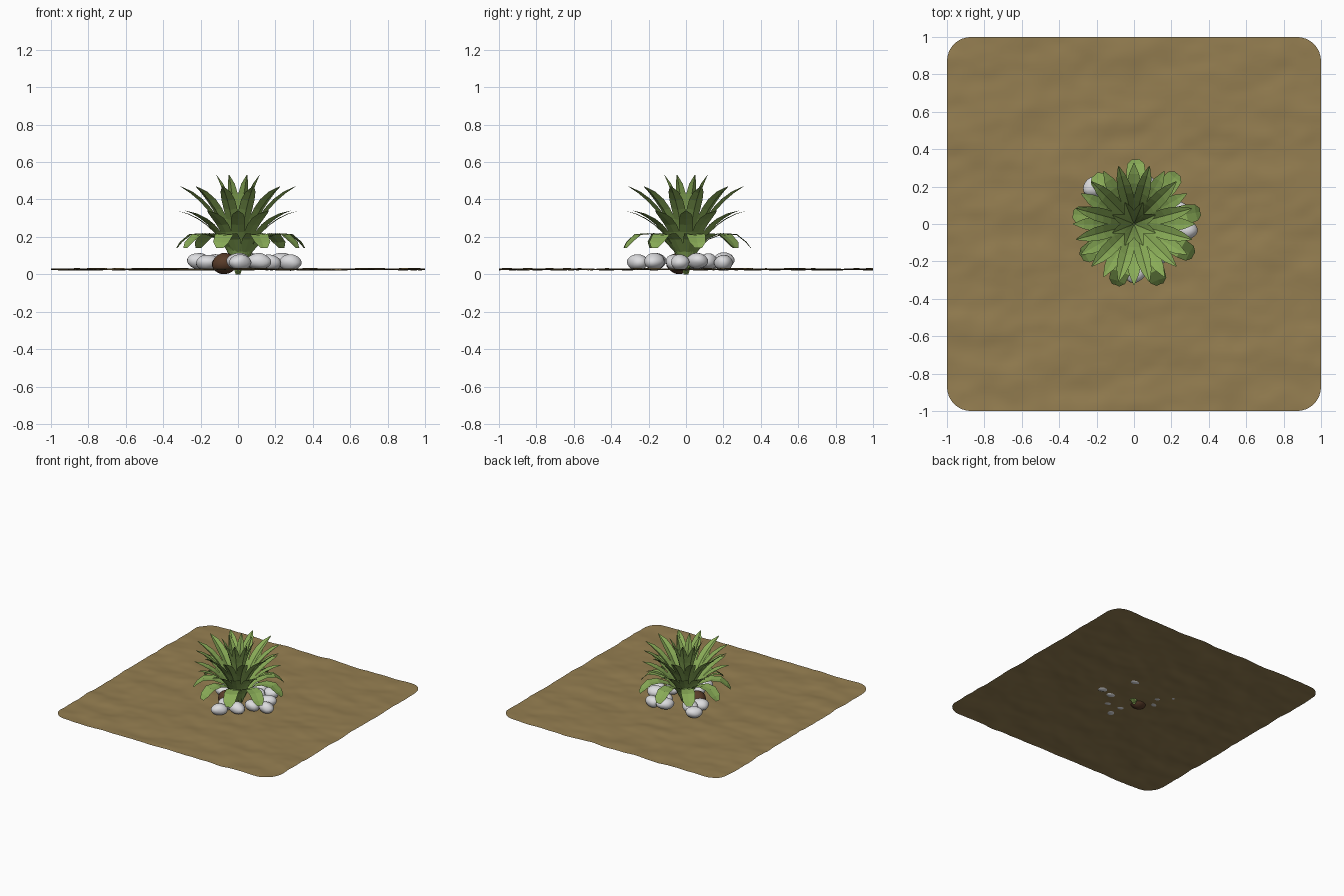
import bpy, bmesh, math, random
from mathutils import Vector, Matrix, noise

if "Cube" in bpy.data.objects:
    bpy.data.objects.remove(bpy.data.objects["Cube"])

random.seed(4)


def material(name, rgb):
    m = bpy.data.materials.new(name)
    m.diffuse_color = (*rgb, 1)
    m.use_nodes = True
    m.node_tree.nodes["Principled BSDF"].inputs["Base Color"].default_value = m.diffuse_color
    return m


GREEN = material("leaf green", (0.25, 0.41, 0.095))
SOIL = material("sandy soil", (0.30, 0.21, 0.082))
WHITE = material("white stone", (0.72, 0.72, 0.74))
BROWN = material("brown bulb", (0.10, 0.045, 0.022))


def finish(bm, name, mat, smooth):
    me = bpy.data.meshes.new(name)
    for f in bm.faces:
        f.smooth = smooth
    bm.to_mesh(me)
    bm.free()
    me.materials.append(mat)
    ob = bpy.data.objects.new(name, me)
    bpy.context.collection.objects.link(ob)
    return ob


def bezier(a, b, c, n=9):
    a, b, c = Vector(a), Vector(b), Vector(c)
    return [a * (1 - t) ** 2 + b * 2 * t * (1 - t) + c * t * t
            for t in (i / (n - 1) for i in range(n))]


def leaf_ring(name, path, widths, count, start, fold, centre=(0, 0)):
    """Ring of creased leaves; path is (radius, height), widths are half widths."""
    bm = bmesh.new()
    for k in range(count):
        ang = math.radians(start) + k * math.tau / count
        out = Vector((math.cos(ang), math.sin(ang), 0))
        side = Vector((-out.y, out.x, 0))
        rows = []
        for i, (p, w) in enumerate(zip(path, widths)):
            d = path[min(i + 1, len(path) - 1)] - path[max(i - 1, 0)]
            d.normalize()
            up = out * -d.y + Vector((0, 0, d.x))
            mid = Vector((*centre, 0)) + out * p.x + Vector((0, 0, p.y))
            rows.append([bm.verts.new(mid + side * s * w + up * abs(s) * w * fold)
                         for s in (-1, 0, 1)])
        for a, b in zip(rows, rows[1:]):
            for j in (0, 1):
                bm.faces.new((a[j], b[j], b[j + 1], a[j + 1]))
    return finish(bm, name, GREEN, False)


# soil sheet: gently rolling square with rounded corners
bm = bmesh.new()
bmesh.ops.create_grid(bm, x_segments=80, y_segments=80, size=1)
R = 0.13
for v in bm.verts:
    x, y = v.co.x, v.co.y
    dx, dy = abs(x) - (1 - R), abs(y) - (1 - R)
    if dx > 0 and dy > 0:
        s = max(dx, dy) / math.hypot(dx, dy)
        x = math.copysign(1 - R + dx * s, x)
        y = math.copysign(1 - R + dy * s, y)
    z = 0.027 + 0.009 * noise.noise(Vector((x * 4, y * 7, 1.3))) \
        + 0.004 * noise.noise(Vector((x * 10, y * 14, 5.1)))
    v.co = (x, y, z)
finish(bm, "soil", SOIL, True)

# upright leaves, from the heart outwards
W = [0.010, 0.016, 0.022, 0.028, 0.034, 0.038, 0.037, 0.027, 0.003]
leaf_ring("inner_leaves", bezier((0.005, 0.02), (0.03, 0.34), (0.125, 0.53)),
          [w * 0.75 for w in W], 8, 22.5, 0.45)
leaf_ring("middle_leaves", bezier((0.01, 0.01), (0.09, 0.34), (0.32, 0.47)),
          W, 12, 15, 0.35)
leaf_ring("outer_leaves", bezier((0.01, 0.0), (0.09, 0.28), (0.325, 0.34)),
          W, 12, 0, 0.12)

# low drooping leaves with blunt tips
droop = [Vector(p) for p in ((0.01, 0.02), (0.06, 0.12), (0.12, 0.185), (0.20, 0.215),
                             (0.27, 0.21), (0.32, 0.17), (0.345, 0.14))]
leaf_ring("drooping_leaves", droop, [0.015, 0.028, 0.038, 0.048, 0.052, 0.045, 0.02],
          9, 11, 0.1, (0.015, 0))


def stone(name, x, y, z, size, mat, turn):
    bm = bmesh.new()
    bmesh.ops.create_uvsphere(bm, u_segments=20, v_segments=12, radius=1)
    for v in bm.verts:
        v.co *= 1 + 0.12 * noise.noise(v.co * 0.9 + Vector((x * 40, y * 40, 0)))
    bm.transform(Matrix.Translation((x, y, z)) @ Matrix.Rotation(turn, 4, "Z")
                 @ Matrix.Diagonal((*size, 1)))
    return finish(bm, name, mat, True)


# ring of white stones around the plant
spots = [(0.28, -0.03), (0.17, -0.06), (0.23, 0.06), (0.10, 0.12), (0.16, 0.20),
         (0.05, 0.20), (-0.12, 0.12), (-0.21, 0.20), (-0.16, 0.04),
         (0.0, -0.16), (0.01, -0.26), (0.11, -0.17)]
for i, (x, y) in enumerate(spots):
    s = random.uniform(0.92, 1.08)
    stone(f"stone_{i + 1}", x, y, 0.068 + random.uniform(-0.006, 0.008),
          (0.063 * s, 0.052 * s, 0.043), WHITE, random.uniform(-0.6, 0.6))

# brown bulb at the foot of the leaves
stone("bulb", -0.07, -0.04, 0.058, (0.07, 0.065, 0.054), BROWN, 0.3)
